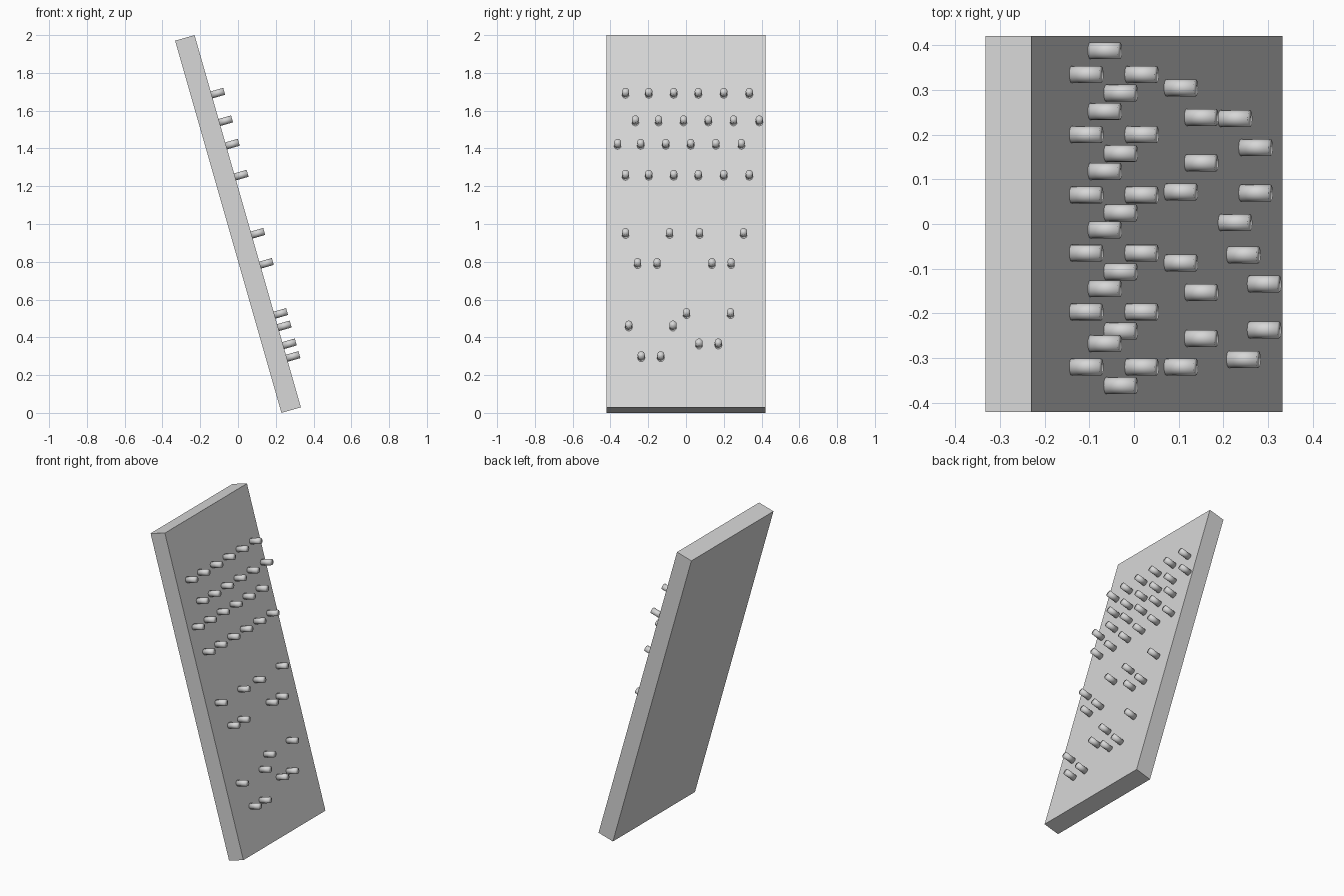
import bpy
import math
from mathutils import Matrix, Vector

if "Cube" in bpy.data.objects:
    bpy.data.objects.remove(bpy.data.objects["Cube"])

TILT = math.radians(15.95)
THICK, WIDTH, LENGTH = 0.107, 0.841, 2.049
PEG_R, PEG_L = 0.019, 0.069

grey = bpy.data.materials.new("light grey")
grey.diffuse_color = (0.68, 0.68, 0.68, 1)
grey.use_nodes = True
grey.node_tree.nodes["Principled BSDF"].inputs["Base Color"].default_value = grey.diffuse_color

# Leaning frame: local x is the board's outward normal, local z runs up the board
frame = Matrix.Translation((0, 0, 1)) @ Matrix.Rotation(-TILT, 4, 'Y')

# Board
bpy.ops.mesh.primitive_cube_add(size=1)
board = bpy.context.object
board.name = "board"
board.data.transform(Matrix.Diagonal((THICK, WIDTH, LENGTH, 1)))
board.data.materials.append(grey)
board.matrix_world = frame

# Peg rows: height of the peg middles, then sideways positions
SIX = (-0.32, -0.197, -0.065, 0.065, 0.2, 0.335)
ROWS = [
    (1.693, SIX),
    (1.547, (-0.268, -0.145, -0.013, 0.118, 0.252, 0.388)),
    (1.423, (-0.362, -0.24, -0.107, 0.025, 0.158, 0.293)),
    (1.259, SIX),
    (0.951, (-0.32, -0.087, 0.072, 0.305)),
    (0.792, (-0.256, -0.153, 0.137, 0.239)),
    (0.527, (0.003, 0.236)),
    (0.461, (-0.303, -0.069)),
    (0.366, (0.069, 0.171)),
    (0.299, (-0.237, -0.134)),
]

# One peg mesh, pointing along local x, shared by every peg
bpy.ops.mesh.primitive_cylinder_add(vertices=16, radius=PEG_R, depth=PEG_L)
first = bpy.context.object
peg_mesh = first.data
peg_mesh.name = "peg"
peg_mesh.transform(Matrix.Rotation(math.pi / 2, 4, 'Y'))
peg_mesh.materials.append(grey)
peg_mesh.shade_smooth()
bpy.data.objects.remove(first)

# Pegs standing square on the board face
out = THICK / 2 + PEG_L / 2
for r, (height, places) in enumerate(ROWS, 1):
    up = (height - 1 - out * math.sin(TILT)) / math.cos(TILT)
    for i, y in enumerate(places, 1):
        peg = bpy.data.objects.new(f"peg_row{r}_{i}", peg_mesh)
        bpy.context.collection.objects.link(peg)
        peg.matrix_world = frame @ Matrix.Translation(Vector((out, y, up)))
